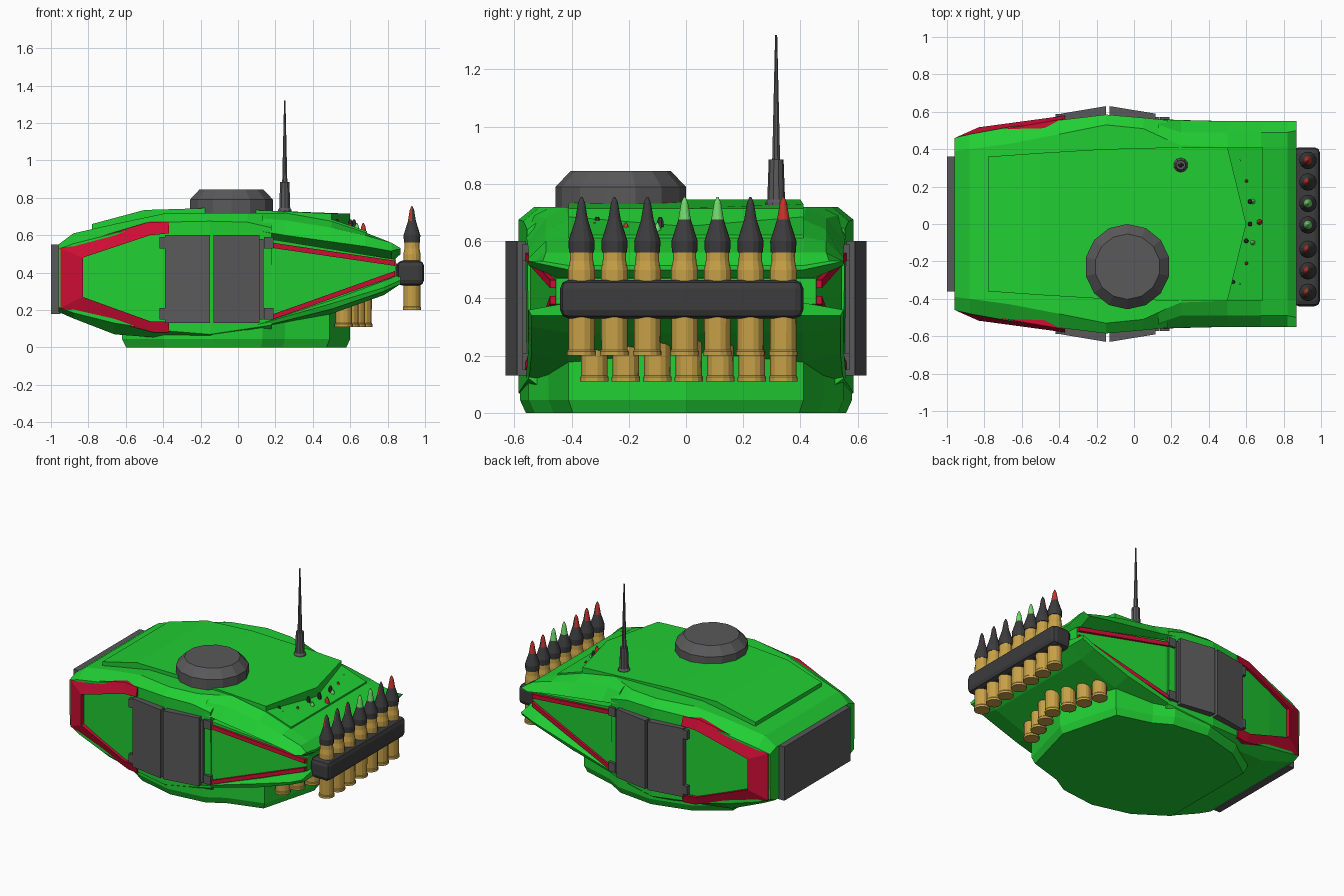
import bpy, bmesh, math
from mathutils import Vector

if "Cube" in bpy.data.objects:
    bpy.data.objects.remove(bpy.data.objects["Cube"])


def mat(name, r, g, b):
    m = bpy.data.materials.new(name)
    m.diffuse_color = (r, g, b, 1)
    m.use_nodes = True
    m.node_tree.nodes["Principled BSDF"].inputs["Base Color"].default_value = m.diffuse_color
    return m


GREEN = mat("green", 0.015, 0.62, 0.033)
RED = mat("red", 0.62, 0.004, 0.035)
GREY = mat("dark_grey", 0.1, 0.1, 0.103)
NOSE = mat("nose_grey", 0.045, 0.045, 0.048)
BRASS = mat("brass", 0.58, 0.36, 0.065)
TIP_RED = mat("tip_red", 0.55, 0.035, 0.025)
TIP_GREEN = mat("tip_green", 0.17, 0.7, 0.15)


def loft(name, rings, m):
    """Closed solid skinned through rings of 3D points."""
    bm = bmesh.new()
    vs = [[bm.verts.new(p) for p in r] for r in rings]
    n = len(rings[0])
    for a, b in zip(vs, vs[1:]):
        for i in range(n):
            j = (i + 1) % n
            bm.faces.new((a[i], a[j], b[j], b[i]))
    bm.faces.new(vs[0])
    bm.faces.new(vs[-1])
    bmesh.ops.recalc_face_normals(bm, faces=bm.faces)
    me = bpy.data.meshes.new(name)
    bm.to_mesh(me)
    bm.free()
    me.materials.append(m)
    ob = bpy.data.objects.new(name, me)
    bpy.context.collection.objects.link(ob)
    return ob


def sec(x, *half):
    """Left-right symmetric cross-section at x from (y, z) points, top to bottom."""
    return [(x, y, z) for y, z in half] + [(x, -y, z) for y, z in reversed(half)]


def lathe(name, x, y, profile, m, n=14):
    return loft(name, [[(x + r * math.cos(math.tau * (i + .5) / n),
                         y + r * math.sin(math.tau * (i + .5) / n), z)
                        for i in range(n)] for r, z in profile], m)


def box(name, lo, hi, m, bevel=0):
    ob = loft(name, [[(x, lo[1], lo[2]), (x, hi[1], lo[2]), (x, hi[1], hi[2]), (x, lo[1], hi[2])]
                     for x in (lo[0], hi[0])], m)
    if bevel:
        b = ob.modifiers.new("bevel", 'BEVEL')
        b.width, b.segments = bevel, 2
    return ob


# main hull
loft("turret_hull", [
    sec(-.96, (.39, .55), (.46, .525), (.455, .215), (.40, .19)),
    sec(-.88, (.40, .61), (.48, .555), (.48, .185), (.42, .155)),
    sec(-.66, (.43, .66), (.52, .61), (.52, .13), (.45, .07)),
    sec(-.40, (.48, .715), (.555, .67), (.555, .09), (.48, .05)),
    sec(-.15, (.53, .72), (.585, .675), (.585, .07), (.53, .03)),
    sec(.05, (.51, .72), (.568, .67), (.565, .10), (.52, .05)),
    sec(.18, (.45, .72), (.555, .64), (.55, .12), (.48, .07))], GREEN)

# base collar with chamfered lower rim
plan = [(.6, 0), (.49, .41), (.25, .48), (.13, .55), (-.13, .58), (-.40, .51), (-.62, .36)]
plan += [(x, -y) for x, y in reversed(plan[1:])]
loft("base_collar", [[(x * k, y * k, z) for x, y in plan]
                     for k, z in ((.965, 0), (1, .045), (1, .3))], GREEN)

# tapered front core, upper jaw and lower jaw
loft("front_core", [sec(.1, (.545, .59), (.545, .13)), sec(.2, (.545, .575), (.545, .14)),
                    sec(.845, (.455, .47), (.455, .38))], GREEN)
loft("upper_jaw", [
    sec(.13, (.47, .72), (.53, .69), (.56, .62), (.50, .58)),
    sec(.25, (.42, .72), (.49, .68), (.555, .60), (.47, .56)),
    sec(.50, (.41, .675), (.49, .64), (.55, .565), (.43, .525)),
    sec(.68, (.41, .615), (.49, .60), (.55, .54), (.41, .49)),
    sec(.82, (.41, .56), (.49, .56), (.55, .515), (.41, .455)),
    sec(.87, (.41, .515), (.50, .53), (.55, .53), (.41, .50))], GREEN)
loft("lower_jaw", [
    sec(.08, (.50, .15), (.56, .115), (.55, .10), (.40, .08)),
    sec(.50, (.43, .28), (.55, .235), (.54, .205), (.41, .18)),
    sec(.78, (.41, .37), (.55, .32), (.54, .30), (.41, .28)),
    sec(.87, (.41, .385), (.55, .36), (.54, .34), (.41, .34))], GREEN)

# raised roof plate with chevron front, and the sloped flap ahead of it
loft("roof_plate", [
    [(x, w, z), (x + c, 0, z), (x, -w, z), (x, -w, z - .06), (x + c, 0, z - .06), (x, w, z - .06)]
    for x, w, z, c in ((-.78, .36, .66, 0), (-.5, .38, .735, 0), (-.17, .40, .745, 0),
                       (.2, .41, .73, 0), (.5, .41, .715, .1))], GREEN)
loft("front_flap", [sec(.2, (.41, .725), (.41, .66)), sec(.5, (.41, .685), (.41, .63)),
                    sec(.69, (.41, .622), (.41, .58))], GREEN)

# rear plate
loft("rear_plate", [sec(-1, (.36, .55), (.36, .18)), sec(-.95, (.36, .55), (.36, .18))], GREY)

# side details, both sides
trim = [((-.37, .67), (-.37, .61)), ((-.48, .67), (-.47, .60)), ((-.95, .53), (-.83, .48)),
        ((-.95, .21), (-.83, .27)), ((-.45, .08), (-.47, .14)), ((-.37, .08), (-.37, .14))]


def outer_y(x):
    return .464 + (x + .95) * .17


def inner_y(x):
    return .517 + (x + .83) * .135


for s, side in ((-1, "right"), (1, "left")):
    # red U-shaped frame: outer edge hugs the hull, inner edge stands proud
    loft("red_trim_" + side, [[(o[0], s * outer_y(o[0]), o[1]), (i[0], s * inner_y(i[0]), i[1]),
                               (i[0], s * (inner_y(i[0]) - .05), i[1]),
                               (o[0], s * (outer_y(o[0]) - .03), o[1])] for o, i in trim], RED)
    # red strips converging on the nose
    for tag, z0, z1 in (("upper", .545, .45), ("lower", .165, .395)):
        loft(f"red_strip_{tag}_{side}", [
            [(x, s * y, z - .014), (x, s * y, z + .014), (x, s * (y - .03), z + .014),
             (x, s * (y - .03), z - .014)] for x, y, z in ((.19, .56, z0), (.84, .475, z1))], RED)
    # grey armour plates in a shallow V
    for tag, xa, ya, xb, yb in (("rear", -.39, .59, -.15, .63), ("front", -.13, .63, .115, .59)):
        loft(f"armour_plate_{tag}_{side}", [
            [(x, s * y, .13), (x, s * y, .60), (x, s * (y - .05), .60), (x, s * (y - .05), .13)]
            for x, y in ((xa, ya), (xb, yb))], GREY)
    box("plate_edge_" + side, (.115, s * .56 - .012, .15), (.135, s * .56 + .012, .58), GREY)
    # small hinges
    for x, y in ((-.42, .575), (.14, .56)):
        for z in (.15, .53):
            box("hinge_" + side, (x, s * y - .012, z), (x + .05, s * y + .012, z + .06), GREY)

# hatch
lathe("hatch", -.035, -.228, [(.228, .69), (.228, .79), (.175, .845)], GREY)

# antenna
lathe("antenna_base", .25, .315, [(.042, .70), (.038, .735), (.031, .745), (.026, .885)], GREY, 10)
lathe("antenna_rod", .25, .315, [(.015, .88), (.004, 1.32)], GREY, 8)


def shell(x, y, dz, tip, half=False):
    def up(p):
        return [(r, z + dz) for r, z in p]
    lathe("shell_case", x, y, up([(.05, .20), (.05, .215), (.046, .22), (.047, .50),
                                  (.041, .53), (.040, .57)]), BRASS)
    lathe("shell_nose", x, y, up([(.044, .56), (.046, .60), (.022, .675)]), NOSE)
    ob = lathe("shell_tip", x, y, up([(.022, .675), (.012, .735), (.003, .755)]), tip)
    if half:  # painted on the rear half only
        ob.data.materials.append(NOSE)
        for f in ob.data.polygons:
            f.material_index = int(f.normal.x > .1)


# shells on the nose rack, and the chevron row through the hull
for i, y in enumerate((-.365, -.25, -.135, -.005, .11, .225, .34)):
    green = i in (3, 4)
    shell(.93, y, 0, TIP_GREEN if green else TIP_RED, i in (0, 1, 2, 5))
    yr = (i - 3) * .11 + .01
    shell(.67 - .035 * abs(i - 3), yr, -.09, TIP_GREEN if i % 2 == 0 else TIP_RED)

# rack bar
box("shell_rack", (.85, -.44, .33), (.995, .41, .465), NOSE, .03)
box("rack_mount", (.78, -.40, .37), (.87, .38, .45), NOSE)

# roof studs
for x, y in ((.62, .12), (.62, 0), (.60, -.09), (.53, -.31)):
    lathe("roof_stud", x, y, [(.014, .60), (.012, .67), (.006, .685)], NOSE, 8)
